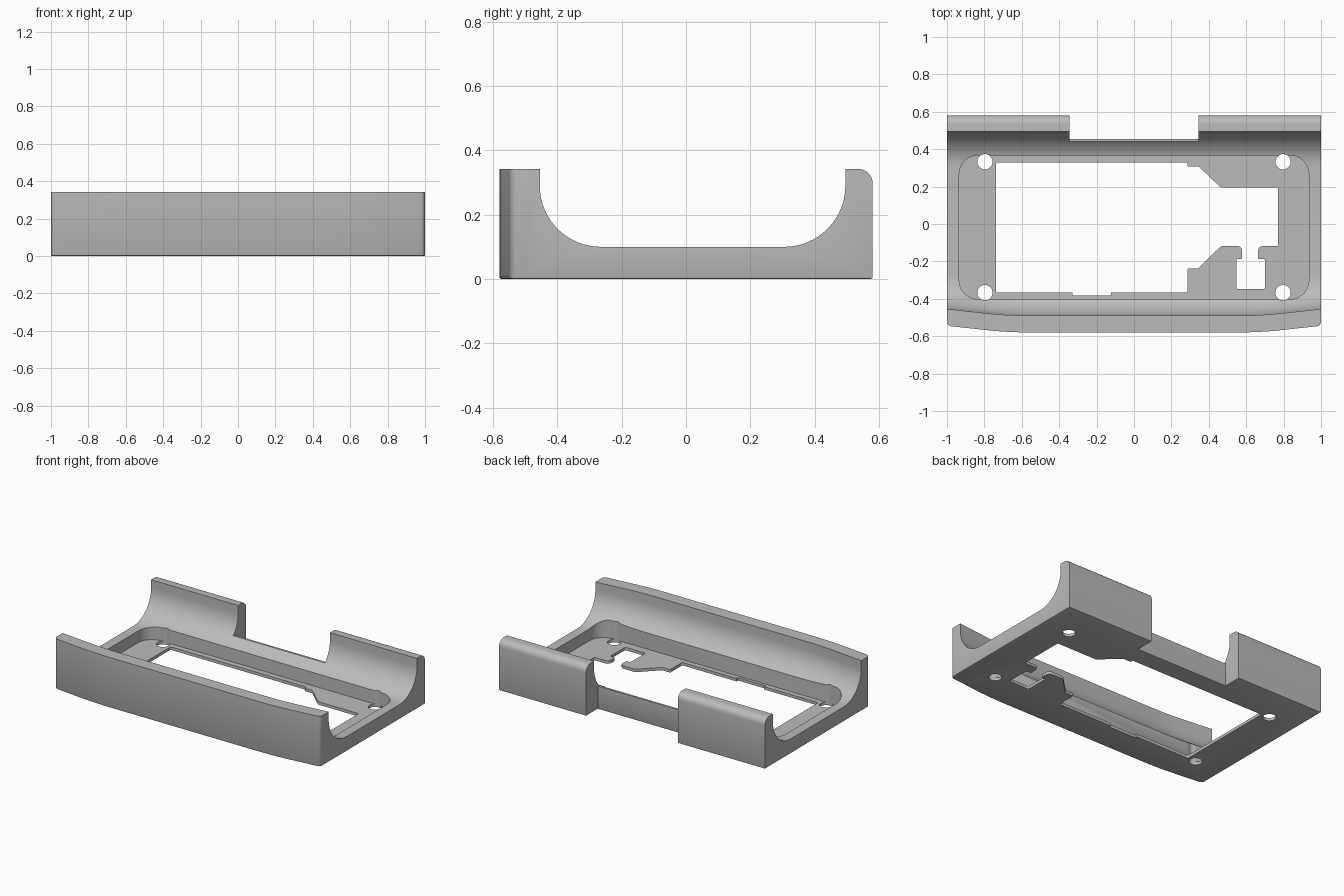
import bpy, bmesh, math
from mathutils import Vector

cube = bpy.data.objects.get("Cube")
if cube:
    bpy.data.objects.remove(cube, do_unlink=True)

grey = bpy.data.materials.new("plain grey")
grey.use_nodes = True
COLOUR = (0.5, 0.5, 0.5, 1)
grey.diffuse_color = COLOUR
grey.node_tree.nodes["Principled BSDF"].inputs["Base Color"].default_value = COLOUR


def fillet(points, segments=6):
    """Round each (x, y, radius) corner of a closed outline."""
    out = []
    for i, (x, y, r) in enumerate(points):
        p = Vector((x, y))
        a = Vector(points[i - 1][:2]) - p
        b = Vector(points[(i + 1) % len(points)][:2]) - p
        if r == 0:
            out.append(p)
            continue
        half = a.angle(b) / 2
        d = min(r / math.tan(half), 0.45 * a.length, 0.45 * b.length)
        r = d * math.tan(half)
        a.normalize()
        b.normalize()
        centre = p + (a + b).normalized() * (r / math.sin(half))
        start, end = p + a * d - centre, p + b * d - centre
        sweep = math.pi - 2 * half
        for k in range(segments + 1):
            t = k / segments
            v = (start * math.sin((1 - t) * sweep) + end * math.sin(t * sweep)) / math.sin(sweep)
            out.append(centre + v)
    return out


def loft(name, rings, bevel=None):
    """Join equal rings of points into a closed solid."""
    bm = bmesh.new()
    loops = [[bm.verts.new(p) for p in ring] for ring in rings]
    n = len(loops[0])
    for lo, hi in zip(loops, loops[1:]):
        for i in range(n):
            j = (i + 1) % n
            bm.faces.new((lo[i], lo[j], hi[j], hi[i]))
    bm.faces.new(loops[0][::-1])
    bm.faces.new(loops[-1])
    bmesh.ops.recalc_face_normals(bm, faces=bm.faces)
    if bevel:
        bevel(bm)
    mesh = bpy.data.meshes.new(name)
    bm.to_mesh(mesh)
    bm.free()
    mesh.materials.append(grey)
    obj = bpy.data.objects.new(name, mesh)
    bpy.context.collection.objects.link(obj)
    return obj


def prism(name, outline, z0, z1, bevel=None):
    return loft(name, [[(p[0], p[1], z) for p in outline] for z in (z0, z1)], bevel)


def box(x0, x1, y0, y1, r=0):
    return fillet([(x0, y0, r), (x1, y0, r), (x1, y1, r), (x0, y1, r)])


def sweep_back(x):
    """How far the front wall bends back toward its ends."""
    t = max(abs(x) - 0.55, 0)
    return 0.11 * (t * t / 0.5 if t < 0.25 else t - 0.125)


def soften(bm):
    # Fine bevel under the base, large round on the rear top edges
    def edges(test):
        return [e for e in bm.edges if all(test(v.co) for v in e.verts)]
    bmesh.ops.bevel(bm, geom=edges(lambda c: c.z < 0.001), offset=0.007,
                    segments=2, profile=0.5, affect='EDGES')
    bmesh.ops.bevel(bm, geom=edges(lambda c: c.z > HEIGHT - 0.001 and c.y > 0.57),
                    offset=0.045, segments=8, profile=0.5, affect='EDGES')


# Outer body: bowed front, rear notch
HEIGHT = 0.342
stations = [i / 20 for i in range(-20, 21)]
front = [(x, -0.58 + sweep_back(x), 0.03 if abs(x) == 1 else 0) for x in stations]
rear = [(1, 0.58, 0), (0.345, 0.58, 0), (0.345, 0.455, 0),
        (-0.345, 0.455, 0), (-0.345, 0.58, 0), (-1, 0.58, 0)]
tray = prism("holder_tray", fillet(front + rear), 0, HEIGHT, soften)

# Channel with coved sides, following the bowed front wall
R, FLOOR = 0.19, 0.10
rings = []
for x in [-1.1] + stations + [1.1]:
    front_y = -0.49 + sweep_back(x)
    ring = [(x, front_y, 0.5)]
    for k in range(17):
        a = math.pi / 2 * k / 16
        ring.append((x, front_y + R - R * math.cos(a), FLOOR + R - R * math.sin(a)))
    for k in range(17):
        a = math.pi / 2 * k / 16
        ring.append((x, 0.495 - R + R * math.sin(a), FLOOR + R - R * math.cos(a)))
    ring.append((x, 0.495, 0.5))
    rings.append(ring)
cutters = [loft("channel_cutter", rings)]

# Lowered rim in the rear notch, and the recessed pocket
cutters.append(prism("rear_rim_cutter", box(-0.345, 0.345, 0.42, 0.5), 0.157, 0.5))
cutters.append(prism("pocket_cutter", box(-0.935, 0.935, -0.402, 0.366, 0.1), 0.02, 0.3))

# Window through the base plate, with shaped tabs
S, L = 0.008, 0.025
window = [(-0.737, -0.367, S), (-0.33, -0.367, 0), (-0.33, -0.382, 0), (-0.122, -0.382, 0),
          (-0.122, -0.367, 0), (0.285, -0.367, S), (0.285, -0.237, S), (0.345, -0.237, S),
          (0.465, -0.118, L), (0.578, -0.118, L), (0.578, -0.187, S), (0.548, -0.187, S),
          (0.548, -0.347, S), (0.70, -0.347, S), (0.70, -0.187, S), (0.663, -0.187, S),
          (0.663, -0.118, L), (0.77, -0.118, S), (0.77, 0.195, S), (0.465, 0.195, L),
          (0.345, 0.308, S), (0.285, 0.308, S), (0.285, 0.328, 0), (-0.737, 0.328, S)]
cutters.append(prism("window_cutter", fillet(window), -0.1, 0.06))

# Four screw holes
for x in (-0.797, 0.797):
    for y in (-0.367, 0.333):
        ring = [(x + 0.041 * math.cos(k * math.pi / 16), y + 0.041 * math.sin(k * math.pi / 16))
                for k in range(32)]
        cutters.append(prism("screw_hole_cutter", ring, -0.1, 0.3))

# Carve the body, then drop the cutters
bpy.ops.object.select_all(action='DESELECT')
bpy.context.view_layer.objects.active = tray
tray.select_set(True)
for cutter in cutters:
    cutter.hide_render = True
    mod = tray.modifiers.new(cutter.name, 'BOOLEAN')
    mod.operation = 'DIFFERENCE'
    mod.solver = 'EXACT'
    mod.object = cutter
    bpy.ops.object.modifier_apply(modifier=mod.name)
    bpy.data.objects.remove(cutter, do_unlink=True)

bpy.ops.object.shade_smooth_by_angle(angle=math.radians(30))
